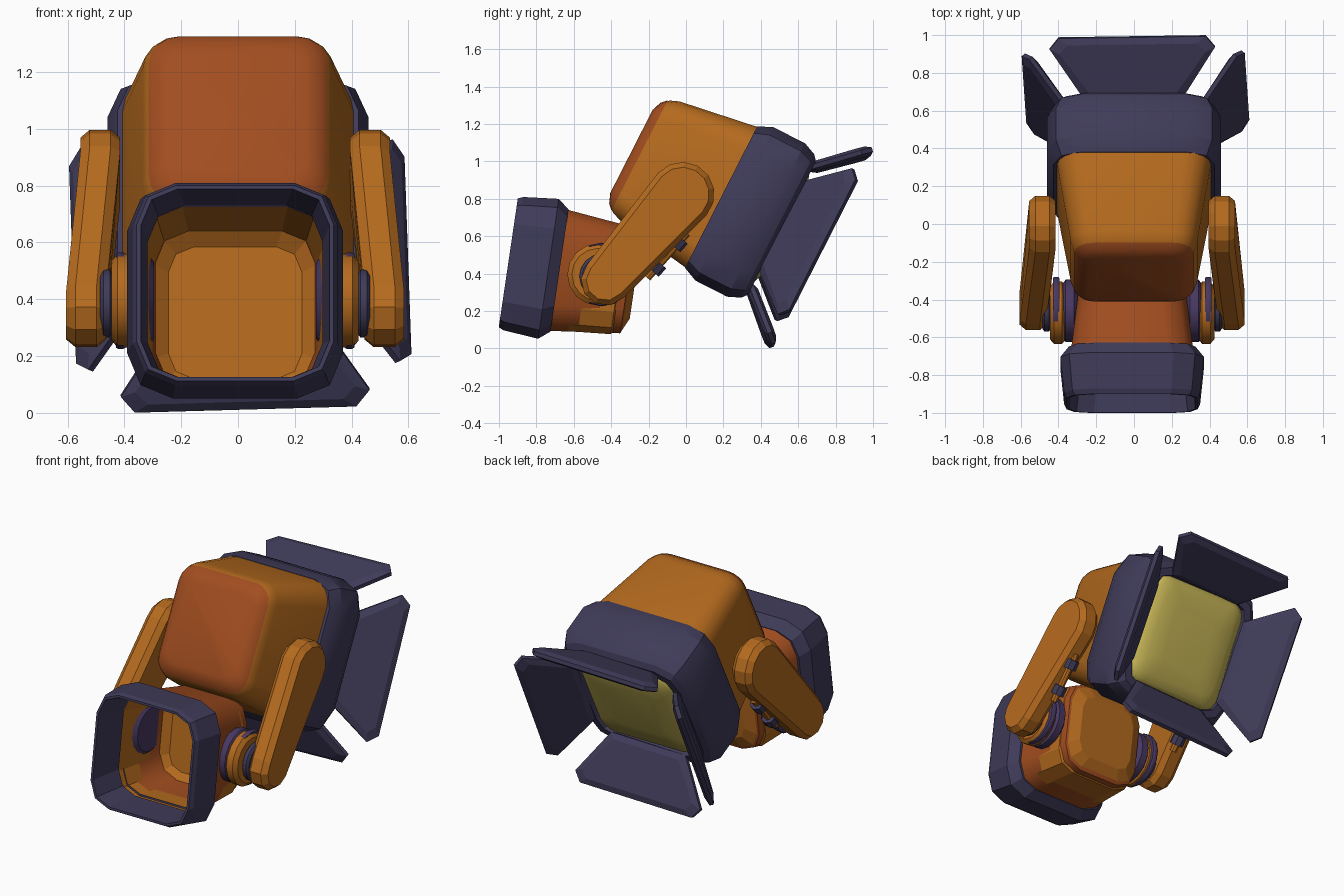
import bpy, bmesh
from math import radians, cos, sin, pi, atan2
from mathutils import Matrix, Vector

if "Cube" in bpy.data.objects:
    bpy.data.objects.remove(bpy.data.objects["Cube"])


def material(name, rgb):
    m = bpy.data.materials.new(name)
    m.diffuse_color = (*rgb, 1)
    m.use_nodes = True
    m.node_tree.nodes["Principled BSDF"].inputs["Base Color"].default_value = m.diffuse_color
    return m


ORANGE = material("orange", (0.46, 0.145, 0.013))
RUST = material("rust", (0.36, 0.075, 0.014))
DARK = material("dark_purple", (0.05, 0.044, 0.10))
VIOLET = material("violet", (0.065, 0.04, 0.12))
GLOW = material("glow_yellow", (0.55, 0.45, 0.09))


def skin(name, rings, mat, matrix=Matrix(), caps=(True, True), smooth=None):
    """Bridge a list of equal-length point rings into one mesh."""
    bm = bmesh.new()
    vs = [[bm.verts.new(matrix @ Vector(p)) for p in ring] for ring in rings]
    n = len(vs[0])
    for a, b in zip(vs, vs[1:]):
        for i in range(n):
            bm.faces.new((a[i], a[(i + 1) % n], b[(i + 1) % n], b[i]))
    if caps[0]:
        bm.faces.new(vs[0])
    if caps[1]:
        bm.faces.new(vs[-1])
    bmesh.ops.recalc_face_normals(bm, faces=bm.faces)
    me = bpy.data.meshes.new(name)
    bm.to_mesh(me)
    bm.free()
    me.materials.append(mat)
    ob = bpy.data.objects.new(name, me)
    bpy.context.collection.objects.link(ob)
    if smooth:
        bpy.ops.object.select_all(action='DESELECT')
        bpy.context.view_layer.objects.active = ob
        ob.select_set(True)
        bpy.ops.object.shade_smooth_by_angle(angle=radians(smooth))
    return ob


def rsquare(y, w, h, r, segs=2):
    """Rounded rectangle ring at depth y, half sizes w and h."""
    pts = []
    for k, (sx, sz) in enumerate(((1, 1), (-1, 1), (-1, -1), (1, -1))):
        for i in range(segs + 1):
            a = pi / 2 * (k + i / segs)
            pts.append((sx * (w - r) + r * cos(a), y, sz * (h - r) + r * sin(a)))
    return pts


def disc(name, x0, x1, r, y, z, mat, bevel=0.015):
    """Chamfered cylinder along x."""
    rings = [[(x, y + q * cos(2 * pi * i / 16), z + q * sin(2 * pi * i / 16))
              for i in range(16)]
             for x, q in ((x0, r - bevel), (x0 + (x1 - x0) * .25, r),
                          (x1 - (x1 - x0) * .25, r), (x1, r - bevel))]
    return skin(name, rings, mat, smooth=30)


# Lamp head, tilted downwards
HEAD = Matrix.Translation((0, 0.366, 0.718)) @ Matrix.Rotation(radians(-27), 4, 'X')
skin("lamp_housing", [rsquare(y, w, h, r, 4) for y, w, h, r in (
    (-.735, .24, .25, .07), (-.715, .29, .30, .09), (-.68, .32, .335, .11),
    (-.63, .335, .355, .12), (-.18, .41, .425, .14))], ORANGE, HEAD, smooth=40)
skin("housing_back_panel", [rsquare(y, w, h, r, 4) for y, w, h, r in (
    (-.738, .24, .25, .07), (-.718, .292, .302, .09), (-.69, .315, .33, .11))],
    RUST, HEAD, (True, False), smooth=40)
skin("lamp_front_collar", [rsquare(y, w, w, r) for y, w, r in (
    (-.20, .40, .13), (-.20, .425, .14), (-.12, .46, .16), (.07, .46, .16),
    (.14, .43, .15), (.165, .40, .14), (.165, .355, .11), (.08, .34, .10))],
    DARK, HEAD, smooth=25)
skin("glowing_lens", [rsquare(y, w, w, r, 4) for y, w, r in (
    (.08, .345, .09), (.14, .345, .09), (.165, .32, .09),
    (.183, .27, .08), (.193, .18, .06))], GLOW, HEAD, smooth=60)

# Four flared barn doors
start, end = Vector((0, .155, .353)), Vector((0, .405, .582))
along = (end - start).normalized()
normal = Vector((0, -along.z, along.y))
length = (end - start).length
half = [(.26, 0), (.438, length - .06), (.39, length)]
outline = half + [(-x, q) for x, q in reversed(half)]


def door_ring(depth, inset):
    f = 1 - inset / .3
    return [start + Vector((x * f, 0, 0)) + along * (inset + q * (1 - 2 * inset / length))
            + normal * depth for x, q in outline]


for k, side in enumerate(("top", "right", "bottom", "left")):
    turn = Matrix.Translation((.008, 0, 0)) @ Matrix.Rotation(radians(90 * k - 1.8), 4, 'Y')
    skin(side + "_barn_door", [door_ring(-.028, .035), door_ring(-.012, 0),
                               door_ring(.012, 0), door_ring(.028, .035)],
         DARK, HEAD @ turn)

# Hollow rear cup, opening towards the front
CUP = Matrix.Translation((-.01, 0.046, 0.31)) @ Matrix.Rotation(radians(-8.4), 4, 'X')
skin("cup_body", [rsquare(y, w, h, r) for y, w, h, r in (
    (-.325, .20, .20, .09), (-.36, .275, .285, .13), (-.76, .325, .33, .14))],
    RUST, CUP, (True, False), smooth=50)
skin("cup_back_panel", [rsquare(y, w, w, r) for y, w, r in (
    (-.321, .20, .09), (-.352, .265, .12))], ORANGE, CUP, (True, False))
skin("cup_inner_wall", [rsquare(y, w, w, r) for y, w, r in (
    (-.37, .235, .09), (-.41, .285, .12), (-.80, .315, .13))],
    ORANGE, CUP @ Matrix.Translation((0, 0, -.012)), (True, False))
skin("cup_rim", [rsquare(y, w, h, r) for y, w, h, r in (
    (-.73, .31, .31, .13), (-.73, .335, .33, .14), (-.79, .38, .378, .16),
    (-.98, .36, .36, .15), (-1.007, .347, .348, .14), (-1.007, .332, .335, .13),
    (-.78, .308, .31, .13))], DARK, CUP, (False, False))

# Side arms, pivots and cable clips, mirrored left and right
LOW, HIGH = Vector((-.43, .36)), Vector((-.02, .825))
theta = atan2(HIGH.y - LOW.y, HIGH.x - LOW.x)


def arm_ring(offset, inset):
    pts = []
    for c, r, base, n, x in ((HIGH, .172, theta - pi / 2, 7, .475),
                             (LOW, .132, theta + pi / 2, 5, .525)):
        for i in range(n + 1):
            a = base + pi * i / n
            pts.append((x + offset, c.x + (r - inset) * cos(a), c.y + (r - inset) * sin(a)))
    return pts


for side, sx in (("right", 1), ("left", -1)):
    parts = [
        skin(side + "_arm", [arm_ring(-.070, .028), arm_ring(-.037, 0),
                             arm_ring(.037, 0), arm_ring(.070, .028)], ORANGE),
        disc(side + "_lower_pivot_base", .285, .375, .165, -.46, .395, VIOLET, .03),
        disc(side + "_lower_pivot_disc", .35, .435, .165, -.47, .395, ORANGE, .025),
        disc(side + "_lower_pivot_band", .385, .42, .17, -.45, .395, VIOLET, .005),
        disc(side + "_lower_pivot_washer", .43, .475, .12, -.45, .385, DARK),
    ]
    # Thin cable along the underside of the arm, held by two clips
    d = (HIGH - LOW).normalized()
    p = Vector((d.y, -d.x))
    mid = LOW + d * .29 + p * .155

    def tube(name, t0, t1, r, mat):
        return skin(name, [[(.475 + r * cos(2 * pi * i / 8),
                             mid.x + d.x * t + p.x * r * sin(2 * pi * i / 8),
                             mid.y + d.y * t + p.y * r * sin(2 * pi * i / 8))
                            for i in range(8)] for t in (t0, t1)], mat)

    parts.append(tube(side + "_cable", -.13, .19, .022, ORANGE))
    for k, t in enumerate((-.055, .12)):
        parts.append(tube(f"{side}_cable_clip_{k + 1}", t - .03, t + .03, .043, DARK))
    for ob in parts:
        ob.data.transform(Matrix.Translation((-.01, 0, 0)) @ Matrix.Diagonal((sx, 1, 1, 1)))
        if sx < 0:
            ob.data.flip_normals()
